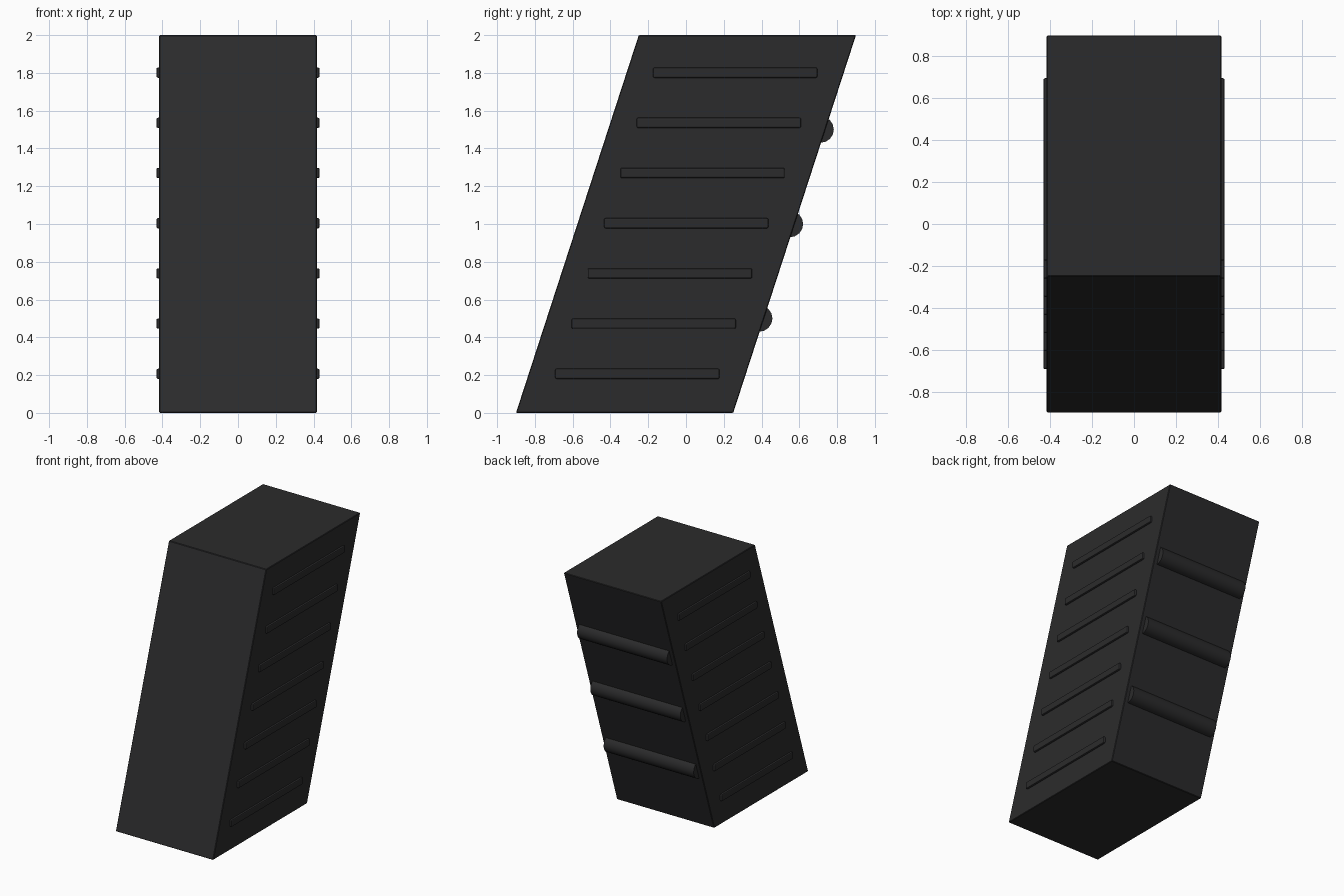
import bpy, math

if "Cube" in bpy.data.objects:
    bpy.data.objects.remove(bpy.data.objects["Cube"])

SLOPE = 0.325          # backward lean: y shift per unit of height
mat = bpy.data.materials.new("dark_rubber")
mat.diffuse_color = (0.024, 0.024, 0.025, 1)
mat.use_nodes = True
mat.node_tree.nodes["Principled BSDF"].inputs["Base Color"].default_value = mat.diffuse_color


def lean(z):
    return SLOPE * (z - 1)


def finish(ob, name, bevel, segments):
    ob.name = name
    ob.data.materials.append(mat)
    m = ob.modifiers.new("bevel", 'BEVEL')
    m.width = bevel
    m.segments = segments


def box(name, loc, size, bevel, segments=1):
    bpy.ops.mesh.primitive_cube_add(size=1, location=loc)
    ob = bpy.context.object
    for v in ob.data.vertices:
        v.co = [c * s for c, s in zip(v.co, size)]
    finish(ob, name, bevel, segments)
    return ob


# Leaning body: a box sheared backwards
body = box("body", (0, 0, 1), (0.834, 1.15, 2.0), 0.004)
for v in body.data.vertices:
    v.co.y += SLOPE * v.co.z

# Horizontal grip ribs on both sides
for i in range(7):
    z = 0.207 + 0.2657 * i
    for side, sx in (("left", -1), ("right", 1)):
        box(f"grip_rib_{side}_{i + 1}", (sx * 0.417, lean(z), z),
            (0.03, 0.87, 0.054), 0.008, 2)

# Round bars half sunk into the back
for i, z in enumerate((0.5, 1.0, 1.5)):
    bpy.ops.mesh.primitive_cylinder_add(
        vertices=16, radius=0.07, depth=0.77,
        location=(0, 0.55 + lean(z), z), rotation=(0, math.pi / 2, 0))
    bar = bpy.context.object
    bpy.ops.object.shade_smooth_by_angle(angle=math.radians(30))
    bar.name = f"back_bar_{i + 1}"
    bar.data.materials.append(mat)
